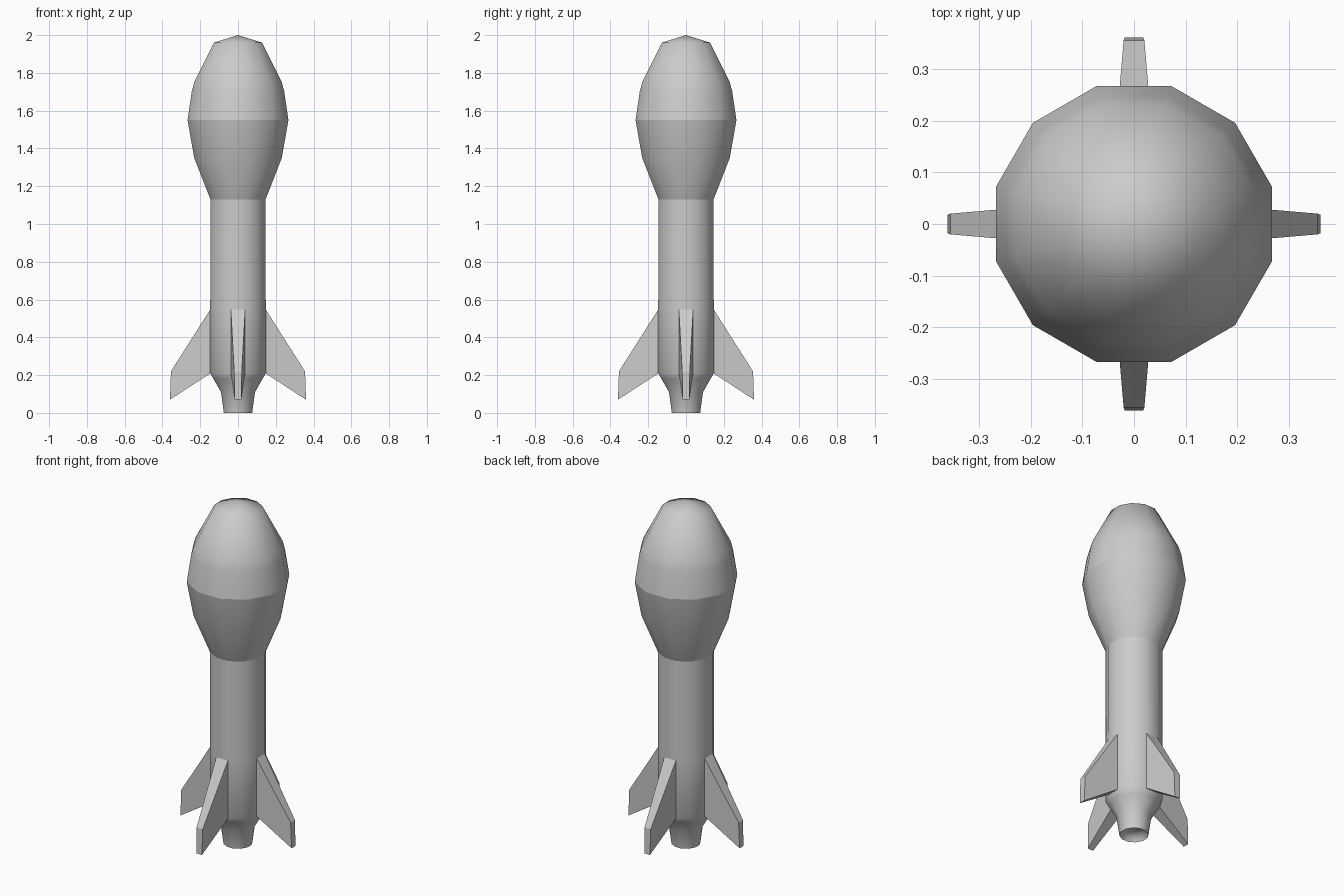
import bpy
import bmesh
from math import cos, sin, pi, radians
from mathutils import Matrix, Vector

cube = bpy.data.objects.get("Cube")
if cube:
    bpy.data.objects.remove(cube, do_unlink=True)

SIDES = 12
grey = bpy.data.materials.new("light_grey")
grey.use_nodes = True
COLOUR = (0.6, 0.6, 0.6, 1)
grey.diffuse_color = COLOUR
grey.node_tree.nodes["Principled BSDF"].inputs["Base Color"].default_value = COLOUR


def finish(name, bm, angle):
    """Turn a bmesh into a shaded object."""
    bmesh.ops.recalc_face_normals(bm, faces=bm.faces)
    mesh = bpy.data.meshes.new(name)
    bm.to_mesh(mesh)
    bm.free()
    mesh.materials.append(grey)
    obj = bpy.data.objects.new(name, mesh)
    bpy.context.collection.objects.link(obj)
    bpy.ops.object.select_all(action="DESELECT")
    obj.select_set(True)
    bpy.context.view_layer.objects.active = obj
    bpy.ops.object.shade_smooth_by_angle(angle=radians(angle))
    return obj


def lathe(name, profile, angle=80):
    """Twelve-sided shell; radii are measured to the flats, zero closes to a point."""
    bm = bmesh.new()
    rings = []
    for r, z in profile:
        if r == 0:
            rings.append([bm.verts.new((0, 0, z))] * SIDES)
            continue
        r /= cos(pi / SIDES)
        turns = [(k + 0.5) * 2 * pi / SIDES for k in range(SIDES)]
        rings.append([bm.verts.new((r * cos(a), r * sin(a), z)) for a in turns])
    for low, high in zip(rings, rings[1:]):
        for k in range(SIDES):
            n = (k + 1) % SIDES
            corners = dict.fromkeys((low[k], low[n], high[n], high[k]))
            bm.faces.new(list(corners))
    return finish(name, bm, angle)


# Head: tapered upper dome and lower bowl meeting at a crease
lathe("upper_head", [(0.267, 1.55), (0.245, 1.7), (0.232, 1.75), (0.128, 1.96), (0, 2)])
lathe("lower_head", [(0.146, 1.13), (0.232, 1.35), (0.267, 1.55)])

# Straight body, flared tail and shallow nozzle recess
lathe("body", [(0, 0.03), (0.06, 0.03), (0.075, 0), (0.09, 0.11), (0.13, 0.18),
               (0.147, 0.21), (0.147, 0.55), (0.146, 1.13)])

# Four swept fins, tapering outward from the flats of the body
outline = [(0.145, 0.55, 0.038), (0.355, 0.22, 0.02), (0.36, 0.07, 0.018), (0.145, 0.21, 0.038)]
for turn, side in enumerate(("left", "back", "right", "front")):
    bm = bmesh.new()
    spin = Matrix.Rotation(turn * pi / 2, 3, "Z")
    faces = [[bm.verts.new(spin @ Vector((x, s * t, z))) for x, z, t in outline]
             for s in (-1, 1)]
    for loop in faces:
        bm.faces.new(loop)
    for k in range(4):
        n = (k + 1) % 4
        bm.faces.new((faces[0][k], faces[0][n], faces[1][n], faces[1][k]))
    finish(side + "_fin", bm, 30)
